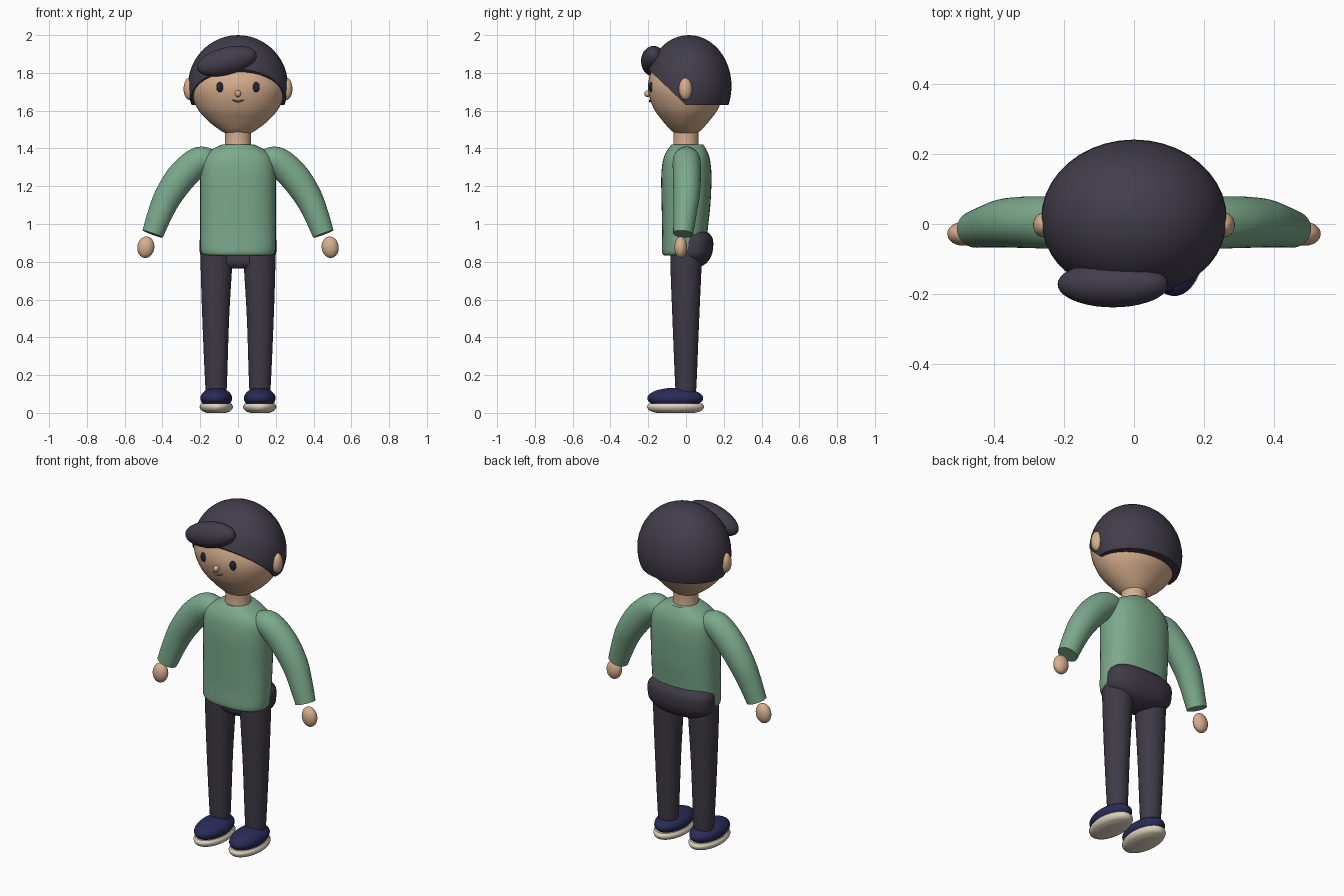
import bpy, bmesh, math
from mathutils import Vector, Matrix

cube = bpy.data.objects.get("Cube")
if cube:
    bpy.data.objects.remove(cube, do_unlink=True)


def material(name, color):
    m = bpy.data.materials.new(name)
    m.use_nodes = True
    m.diffuse_color = (*color, 1)
    m.node_tree.nodes["Principled BSDF"].inputs["Base Color"].default_value = (*color, 1)
    return m


skin = material("skin", (0.68, 0.43, 0.27))
hair_dark = material("dark hair", (0.055, 0.047, 0.07))
green = material("green knit", (0.2, 0.4, 0.26))
trouser = material("dark trousers", (0.05, 0.043, 0.063))
navy = material("navy shoe", (0.022, 0.024, 0.1))
cream = material("cream sole", (0.72, 0.64, 0.5))
eye_dark = material("eye dark", (0.018, 0.018, 0.04))
lip = material("lip brown", (0.35, 0.15, 0.1))


def finish(name, bm, mat, mirror=False):
    bmesh.ops.recalc_face_normals(bm, faces=bm.faces)
    mesh = bpy.data.meshes.new(name)
    bm.to_mesh(mesh)
    bm.free()
    mesh.materials.append(mat)
    ob = bpy.data.objects.new(name, mesh)
    bpy.context.collection.objects.link(ob)
    if mirror:
        ob.modifiers.new("Mirror", "MIRROR").use_axis[0] = True
    bpy.ops.object.select_all(action="DESELECT")
    ob.select_set(True)
    bpy.context.view_layer.objects.active = ob
    bpy.ops.object.shade_smooth_by_angle(angle=math.radians(45))
    return ob


def ball(center, radii, tilt=0.0):
    """Ellipsoid in world space, tilted about the y axis."""
    bm = bmesh.new()
    mat = (Matrix.Translation(center) @ Matrix.Rotation(tilt, 4, "Y")
           @ Matrix.Diagonal((*radii, 1)))
    bmesh.ops.create_uvsphere(bm, u_segments=40, v_segments=24, radius=1, matrix=mat)
    return bm


def spline(rows, steps=6):
    """Catmull-Rom interpolation of all values of each row."""
    out = []
    for i in range(len(rows) - 1):
        a, b, c, d = (rows[min(max(k, 0), len(rows) - 1)] for k in range(i - 1, i + 3))
        for s in range(steps):
            t = s / steps
            out.append([0.5 * (2 * q + (r - p) * t + (2 * p - 5 * q + 4 * r - w) * t * t
                               + (3 * q - p - 3 * r + w) * t ** 3)
                        for p, q, r, w in zip(a, b, c, d)])
    return out + [list(rows[-1])]


def loft(rows, power=2.0, follow=False, sides=40):
    """Skin rings (x, y, z, rx, ry); rings turn with the path if follow is set."""
    rows = spline(rows)
    bm = bmesh.new()
    rings = []
    for i, (x, y, z, rx, ry) in enumerate(rows):
        u, v = Vector((1, 0, 0)), Vector((0, 1, 0))
        if follow:
            ahead, behind = rows[min(i + 1, len(rows) - 1)], rows[max(i - 1, 0)]
            t = (Vector(ahead[:3]) - Vector(behind[:3])).normalized()
            u = v.cross(t).normalized()
            v = t.cross(u)
        ring = []
        for k in range(sides):
            c, s = math.cos(math.tau * k / sides), math.sin(math.tau * k / sides)
            pc = math.copysign(abs(c) ** (2 / power), c)
            ps = math.copysign(abs(s) ** (2 / power), s)
            ring.append(bm.verts.new(Vector((x, y, z)) + u * rx * pc + v * ry * ps))
        rings.append(ring)
    for a, b in zip(rings, rings[1:]):
        for k in range(sides):
            n = (k + 1) % sides
            bm.faces.new((a[k], a[n], b[n], b[k]))
    bm.faces.new(rings[0])
    bm.faces.new(rings[-1])
    return bm


# Head and neck
finish("head", loft([
    (0, 0, 1.465, 0.04, 0.04), (0, 0, 1.5, 0.1, 0.083), (0, 0, 1.55, 0.163, 0.127),
    (0, 0, 1.61, 0.214, 0.17), (0, 0, 1.69, 0.248, 0.198), (0, 0, 1.76, 0.25, 0.198),
    (0, 0, 1.84, 0.222, 0.168), (0, 0, 1.93, 0.12, 0.1)]), skin)
finish("neck", loft([(0, 0, 1.39, 0.072, 0.07), (0, 0, 1.45, 0.069, 0.066),
                     (0, 0, 1.53, 0.072, 0.07)]), skin)

# Hair cap, trimmed level at the back and slanted up over the face
cap = ball((0, 0.015, 1.73), (0.265, 0.226, 0.27))
for normal in ((0, 0, 1), (0, 0.95, 1)):
    cut = bmesh.ops.bisect_plane(cap, geom=cap.verts[:] + cap.edges[:] + cap.faces[:],
                                 plane_co=(0, 0, 1.63), plane_no=normal, clear_inner=True)
    rim = [e for e in cut["geom_cut"] if isinstance(e, bmesh.types.BMEdge)]
    bmesh.ops.edgeloop_fill(cap, edges=rim)
finish("hair_cap", cap, hair_dark)
finish("hair_quiff", ball((-0.06, -0.172, 1.862), (0.162, 0.066, 0.073),
                          math.radians(-14)), hair_dark)

# Face
finish("ears", ball((0.258, -0.003, 1.715), (0.03, 0.035, 0.058)), skin, True)
finish("eyes", ball((0.095, -0.184, 1.725), (0.02, 0.012, 0.027)), eye_dark, True)
finish("nose", ball((0, -0.203, 1.69), (0.016, 0.018, 0.018)), skin)
finish("mouth", loft([(-0.03, -0.19, 1.658, 0.003, 0.004), (0, -0.191, 1.648, 0.005, 0.005),
                      (0.03, -0.19, 1.658, 0.003, 0.004)], follow=True, sides=10), lip)

# Sweater
finish("sweater_body", loft([
    (0, -0.015, 0.832, 0.165, 0.095), (0, -0.01, 0.852, 0.196, 0.117),
    (0, -0.006, 0.96, 0.2, 0.12), (0, 0, 1.1, 0.2, 0.129), (0, 0.002, 1.25, 0.2, 0.133),
    (0, 0.003, 1.34, 0.19, 0.124), (0, 0.005, 1.39, 0.145, 0.105),
    (0, 0.008, 1.422, 0.083, 0.082)], power=2.4), green)
finish("sleeves", loft([
    (0.13, 0.003, 1.32, 0.06, 0.06), (0.2, 0.003, 1.335, 0.075, 0.073),
    (0.29, 0.005, 1.26, 0.08, 0.074), (0.365, 0.003, 1.155, 0.074, 0.07),
    (0.41, -0.005, 1.06, 0.066, 0.062), (0.452, -0.015, 0.947, 0.057, 0.053)],
    follow=True), green, True)
finish("hands", ball((0.488, -0.028, 0.877), (0.045, 0.034, 0.057), math.radians(-8)),
       skin, True)

# Trousers
finish("hips", loft([
    (0, 0.035, 0.97, 0.16, 0.065), (0, 0.042, 0.93, 0.198, 0.096),
    (0, 0.042, 0.88, 0.203, 0.102), (0, 0.033, 0.83, 0.196, 0.1),
    (0, 0.02, 0.79, 0.15, 0.085), (0, 0.005, 0.765, 0.08, 0.05)], power=2.4), trouser)
finish("trouser_legs", loft([
    (0.112, 0, 0.88, 0.08, 0.08), (0.114, 0, 0.8, 0.084, 0.083),
    (0.118, -0.001, 0.5, 0.071, 0.071), (0.116, -0.001, 0.14, 0.057, 0.056),
    (0.116, -0.001, 0.13, 0.05, 0.05)]), trouser, True)

# Shoes
finish("shoe_uppers", ball((0.115, -0.057, 0.078), (0.084, 0.148, 0.055)), navy, True)
finish("shoe_soles", loft([
    (0.115, -0.055, 0, 0.05, 0.1), (0.115, -0.055, 0.012, 0.077, 0.138),
    (0.115, -0.055, 0.033, 0.088, 0.151), (0.115, -0.055, 0.05, 0.079, 0.14)]),
    cream, True)
